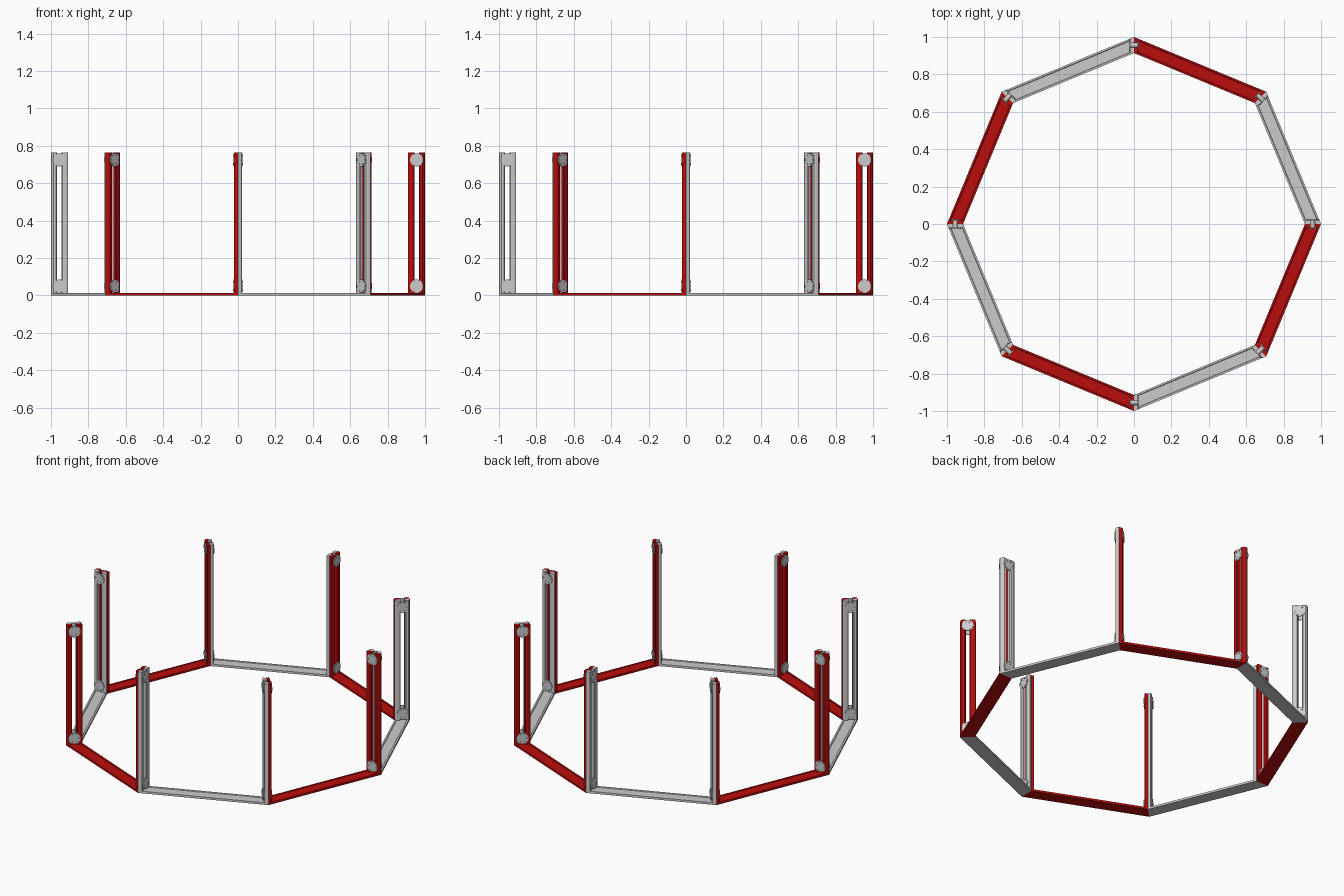
import bpy, bmesh
from math import cos, sin, pi, tan, radians
from mathutils import Matrix

if "Cube" in bpy.data.objects:
    bpy.data.objects.remove(bpy.data.objects["Cube"])

N = 8
R_OUT, R_IN = 1.0, 0.914
H = 0.765
PLATE = 0.013
SLOPE = tan(pi / N)          # how far the octagon side falls back per unit of width

red = bpy.data.materials.new("red_paint")
red.diffuse_color = (0.5, 0.004, 0.004, 1)
red.use_nodes = True
red.node_tree.nodes["Principled BSDF"].inputs["Base Color"].default_value = red.diffuse_color


def finish(bm, name, mat=None, smooth=False):
    bmesh.ops.recalc_face_normals(bm, faces=bm.faces)
    me = bpy.data.meshes.new(name)
    bm.to_mesh(me)
    bm.free()
    ob = bpy.data.objects.new(name, me)
    bpy.context.collection.objects.link(ob)
    if mat:
        me.materials.append(mat)
    if smooth:
        bpy.context.view_layer.objects.active = ob
        ob.select_set(True)
        bpy.ops.object.shade_smooth_by_angle(angle=radians(35))
        ob.select_set(False)
    return ob


def loft(bm, rings):
    """Join matching closed rings of points and cap both ends."""
    vs = [[bm.verts.new(p) for p in ring] for ring in rings]
    n = len(vs[0])
    for a, b in zip(vs, vs[1:]):
        for i in range(n):
            j = (i + 1) % n
            bm.faces.new((a[i], a[j], b[j], b[i]))
    bm.faces.new(vs[0][::-1])
    bm.faces.new(vs[-1])


# cross-section of the base strip (radius at the corner, height), with a shallow channel
BASE = [(R_OUT, 0), (R_OUT, PLATE), (0.990, PLATE), (0.987, 0.010),
        (0.927, 0.010), (0.924, PLATE), (R_IN, PLATE), (R_IN, 0)]

# half cross-sections of the outer and inner upright rails (radius, sideways)
T = 0.021
OUTER = [(1.0, 0), (1.0 - 0.016 * SLOPE, 0.016), (0.987, T), (0.972, T),
         (0.967, 0.016), (0.967, 0)]
INNER = [(0.943, 0), (0.943, 0.016), (0.938, T), (0.921, T),
         (0.915 - 0.016 * SLOPE, 0.016), (0.915, 0)]


def base_strip(k, mat):
    bm = bmesh.new()
    loft(bm, [[(r * cos(a), r * sin(a), z) for r, z in BASE]
              for a in (2 * pi * k / N, 2 * pi * (k + 1) / N)])
    finish(bm, f"base_strip_{k}", mat)


def half_post(corner, side, mat):
    bm = bmesh.new()
    for prof in (OUTER, INNER):
        loft(bm, [[(r, side * t, z) for r, t in prof] for z in (0.0, H)])
    bm.transform(Matrix.Rotation(2 * pi * corner / N, 4, 'Z'))
    finish(bm, f"half_post_{corner}_{'left' if side > 0 else 'right'}", mat)


def cylinder(bm, r, depth, x, z, seg):
    m = Matrix.Translation((x, 0, z)) @ Matrix.Rotation(pi / 2, 4, 'X')
    bmesh.ops.create_cone(bm, cap_ends=True, segments=seg, radius1=r,
                          radius2=r, depth=depth, matrix=m)


def clamp_discs(corner):
    bm = bmesh.new()
    x = 0.955
    for z in (0.05, 0.725):
        # spacer hub between the rails
        cylinder(bm, 0.0118, 0.040, x, z, 20)
        for s in (-1, 1):
            # disc on each side of the post with a ring of bolt heads
            m = Matrix.Translation((x, s * 0.0225, z)) @ Matrix.Rotation(pi / 2, 4, 'X')
            bmesh.ops.create_cone(bm, cap_ends=True, segments=32, radius1=0.035,
                                  radius2=0.035, depth=0.005, matrix=m)
            for i in range(6):
                a = 2 * pi * i / 6
                m = (Matrix.Translation((x + 0.026 * cos(a), s * 0.0258, z + 0.026 * sin(a)))
                     @ Matrix.Rotation(pi / 2, 4, 'X'))
                bmesh.ops.create_cone(bm, cap_ends=True, segments=10, radius1=0.0045,
                                      radius2=0.0045, depth=0.003, matrix=m)
    bm.transform(Matrix.Rotation(2 * pi * corner / N, 4, 'Z'))
    finish(bm, f"clamp_discs_{corner}", None, True)


# eight sides of alternating colour, each with a half post at both ends
for k in range(N):
    mat = red if k % 2 else None
    base_strip(k, mat)
    half_post(k, 1, mat)
    half_post((k + 1) % N, -1, mat)
    clamp_discs(k)
